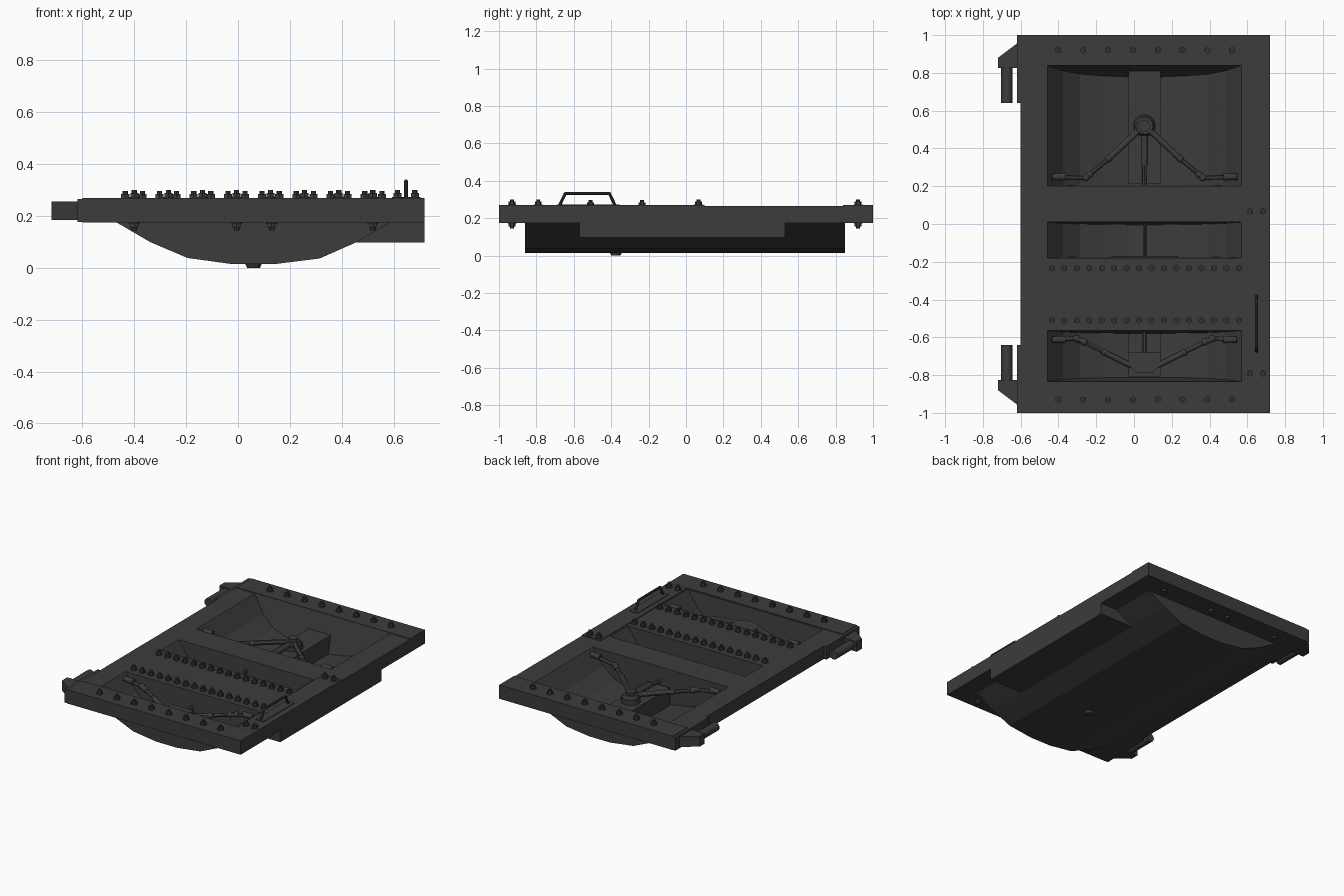
import bpy, bmesh
from mathutils import Vector

if "Cube" in bpy.data.objects:
    bpy.data.objects.remove(bpy.data.objects["Cube"])

mat = bpy.data.materials.new("dark_steel")
mat.diffuse_color = (0.045, 0.045, 0.045, 1)
mat.use_nodes = True
mat.node_tree.nodes["Principled BSDF"].inputs["Base Color"].default_value = mat.diffuse_color
CX = 0.055  # centre line of the trough


def finish(name, bm, smooth=False):
    bmesh.ops.recalc_face_normals(bm, faces=bm.faces)
    me = bpy.data.meshes.new(name)
    bm.to_mesh(me)
    bm.free()
    ob = bpy.data.objects.new(name, me)
    bpy.context.collection.objects.link(ob)
    me.materials.append(mat)
    if smooth:
        bpy.ops.object.select_all(action='DESELECT')
        ob.select_set(True)
        bpy.context.view_layer.objects.active = ob
        bpy.ops.object.shade_smooth_by_angle()
    return ob


def loft(bm, a, b):
    va, vb = [bm.verts.new(p) for p in a], [bm.verts.new(p) for p in b]
    bm.faces.new(va)
    bm.faces.new(vb[::-1])
    n = len(va)
    for i in range(n):
        bm.faces.new((va[i], vb[i], vb[(i + 1) % n], va[(i + 1) % n]))


def prism_z(name, pts, z0, z1):
    bm = bmesh.new()
    loft(bm, [(x, y, z0) for x, y in pts], [(x, y, z1) for x, y in pts])
    return finish(name, bm)


def box(name, x0, x1, y0, y1, z0, z1):
    return prism_z(name, [(x0, y0), (x1, y0), (x1, y1), (x0, y1)], z0, z1)


def add_rod(bm, p, q, r, n=12, r2=None):
    p, q = Vector(p), Vector(q)
    d = q - p
    m = d.to_track_quat('Z', 'Y').to_matrix().to_4x4()
    m.translation = (p + q) / 2
    bmesh.ops.create_cone(bm, cap_ends=True, segments=n, radius1=r,
                          radius2=r if r2 is None else r2, depth=d.length, matrix=m)


def bolts(name, places, z, up=1):
    bm = bmesh.new()
    for x, y in places:
        add_rod(bm, (x, y, z - .004 * up), (x, y, z + .004 * up), .023, 10)
        add_rod(bm, (x, y, z), (x, y, z + .019 * up), .018, 6)
        add_rod(bm, (x, y, z), (x, y, z + .031 * up), .010, 8)
    return finish(name, bm)


# Main door: flat slab, faceted belly and lock box
slab = box("door_slab", -.60, .72, -.84, .84, .175, .265)
belly_pts = [(-.47, .176), (-.34, .10), (-.195, .038), (-.02, .014),
             (.14, .014), (.315, .036), (.46, .10), (.59, .176)]
bm = bmesh.new()
loft(bm, [(x, -.86, z) for x, z in belly_pts], [(x, .85, z) for x, z in belly_pts])
belly = finish("belly", bm)
lock_box = box("lock_box", .46, .72, -.57, .53, .097, .176)

# Three curved recesses with sloping end walls
half = [(.515, .266), (.43, .155), (.34, .088), (.22, .052), (.08, .03)]
floor = ([(CX - .515, .4)] + [(CX - x, z) for x, z in half]
         + [(CX + x, z) for x, z in half[::-1]] + [(CX + .515, .4)])
for y0, y1, k0, k1 in [(.20, .84, .02, .26), (-.18, .01, .03, .06), (-.835, -.565, .1, .06)]:
    bm = bmesh.new()
    loft(bm, [(x, y0 + k0 * max(.266 - z, -.2), z) for x, z in floor],
         [(x, y1 - k1 * max(.266 - z, -.2) if k1 else y1, z) for x, z in floor])
    cutter = finish("recess_cutter", bm)
    for ob in (slab, belly, lock_box):
        mod = ob.modifiers.new("recess", 'BOOLEAN')
        mod.operation = 'DIFFERENCE'
        mod.solver = 'EXACT'
        mod.object = cutter
    cutter.hide_render = True
    cutter["helper"] = True

# Apply the cuts and remove the cutters
for ob in (slab, belly, lock_box):
    bpy.context.view_layer.objects.active = ob
    for mod in list(ob.modifiers):
        bpy.ops.object.modifier_apply(modifier=mod.name)
for ob in [o for o in bpy.data.objects if o.get("helper")]:
    bpy.data.objects.remove(ob)

# End bars and hinges, mirrored front to back
for s, side in ((1, "back"), (-1, "front")):
    def ys(pts):
        return [(x, y * s) for x, y in pts]
    box(side + "_end_bar", -.60, .72, min(.84 * s, s), max(.84 * s, s), .175, .27)
    prism_z(side + "_hinge_plate", ys([(-.62, .64), (-.60, .64), (-.60, 1), (-.62, 1)]), .176, .266)
    prism_z(side + "_hinge_bracket", ys([(-.62, .825), (-.72, .825), (-.72, .88), (-.62, .955)]), .185, .255)
    bm = bmesh.new()
    add_rod(bm, (-.673, .64 * s, .22), (-.673, .83 * s, .22), .03, 16)
    finish(side + "_hinge_pin", bm, True)
    yb = .92 if s > 0 else -.93
    bolts(side + "_bar_bolts", [(-.40 + .1314 * i, yb) for i in range(8)], .27)
    bolts(side + "_under_bolts", [(x, yb) for x in (-.40, -.005, .13, .52)], .175, -1)

# Bolt rows on the middle plate
for y in (-.235, -.51):
    bolts("plate_bolt_row", [(-.435 + .066 * i, y) for i in range(16)], .265)

# Side strip with handle
box("side_strip", .58, .72, -.839, .10, .26, .27)
bolts("strip_bolts", [(x, y) for x in (.615, .682) for y in (.067, -.79)], .27)
box("handle_base", .617, .677, -.69, -.355, .268, .274)
path = [(.648, -.675, .27), (.648, -.645, .333), (.648, -.41, .333), (.648, -.38, .27)]
bm = bmesh.new()
for p, q in zip(path, path[1:]):
    add_rod(bm, p, q, .008, 10)
for p in path[1:3]:
    m = bmesh.ops.create_icosphere(bm, subdivisions=2, radius=.008)
    bmesh.ops.translate(bm, verts=m["verts"], vec=p)
finish("handle", bm, True)

# Drain plug
bm = bmesh.new()
add_rod(bm, (CX + .005, -.375, .0), (CX + .005, -.375, .018), .025, 12, .033)
finish("drain_plug", bm)


def arms(name, pts, r):
    # jointed clamp arms, mirrored about the trough centre line
    bm = bmesh.new()
    for s in (-1, 1):
        p = [(CX + s * x, y, z) for x, y, z in pts]
        for i, (a, b) in enumerate(zip(p, p[1:])):
            add_rod(bm, a, b, r if i % 2 == 0 else r * .75)
        for c in p[1:-1]:
            v = bmesh.ops.create_icosphere(bm, subdivisions=2, radius=r * 1.25)["verts"]
            bmesh.ops.translate(bm, verts=v, vec=c)
        tip = Vector(p[-1])
        add_rod(bm, tip - Vector((s * .07, 0, .006)), tip, r * 1.25, 12, r)
    return finish(name, bm, True)


# Large recess: beam, hub and clamp arms
box("long_beam", -.03, .14, .215, .81, .03, .15)
bm = bmesh.new()
add_rod(bm, (CX, .52, .14), (CX, .52, .185), .06, 20)
add_rod(bm, (CX, .52, .185), (CX, .52, .205), .055, 20, .045)
add_rod(bm, (CX, .52, .20), (CX, .52, .222), .032, 16)
finish("hub", bm, True)
arms("long_arms", [(.035, .49, .195), (.19, .345, .2), (.29, .262, .205), (.31, .245, .21), (.49, .25, .243)], .016)
bm = bmesh.new()
add_rod(bm, (CX, .47, .19), (CX, .31, .185), .018)
add_rod(bm, (CX, .32, .185), (CX, .21, .17), .012)
finish("centre_arm", bm, True)

# Middle recess: thin rib with brace
box("middle_rib", .05, .066, -.175, .008, .025, .09)
bm = bmesh.new()
add_rod(bm, (.058, .0, .2), (.058, -.165, .085), .008)
add_rod(bm, (.058, .0, .2), (.058, -.01, .03), .008)
finish("middle_brace", bm, True)

# Front recess: short beam, latch block and clamp arms
box("short_beam", -.03, .14, -.81, -.58, .03, .13)
prism_z("latch_block", [(-.03, -.68), (.14, -.68), (.14, -.745), (.10, -.79), (.015, -.79), (-.03, -.745)], .12, .2)
bm = bmesh.new()
add_rod(bm, (CX, -.69, .16), (CX, -.57, .16), .012)
finish("latch_rod", bm, True)
arms("short_arms", [(.07, -.75, .185), (.21, -.68, .2), (.32, -.625, .215), (.36, -.607, .22), (.49, -.612, .243)], .016)
